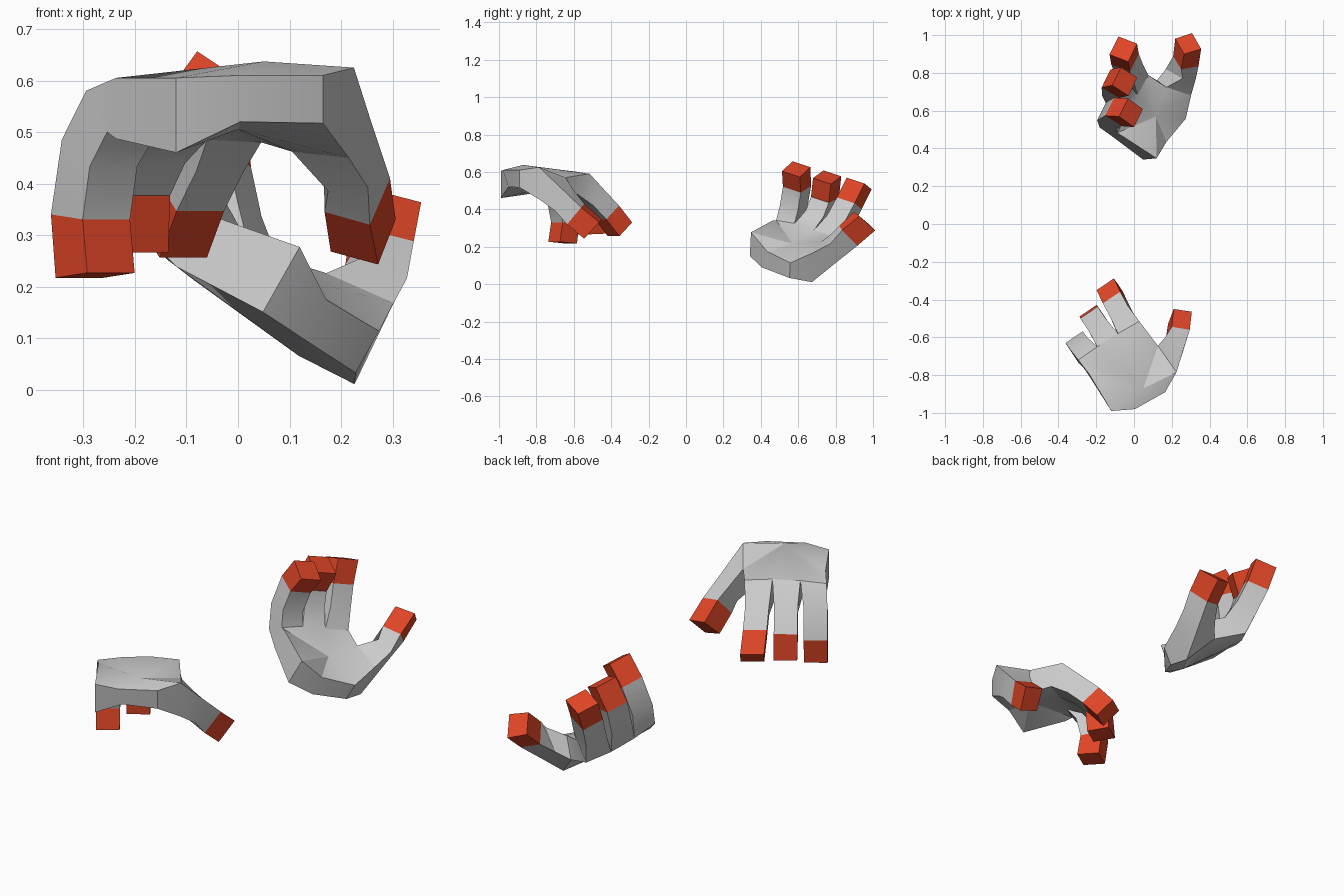
import bpy, bmesh, math
from mathutils import Vector, Matrix

if "Cube" in bpy.data.objects:
    bpy.data.objects.remove(bpy.data.objects["Cube"])

V = Vector
red = bpy.data.materials.new("red_tip")
red.diffuse_color = (0.75, 0.06, 0.02, 1)
red.use_nodes = True
red.node_tree.nodes["Principled BSDF"].inputs["Base Color"].default_value = red.diffuse_color

# Palm outline as (back-of-hand point, palm-side point) pairs
PALM = {
    "heel":    ((-.12, -.99, .605), (-.12, -.99, .46)),
    "wrist":   ((.005, -.98, .61), (.005, -.95, .52)),
    "wrist2":  ((.165, -.89, .61), (.165, -.89, .517)),
    "thumb":   ((.225, -.785, .625), (.215, -.78, .45)),
    "web":     ((.127, -.645, .57), (.105, -.68, .462)),
    "index":   ((.028, -.515, .59), (.045, -.58, .48)),
    "gap1":    ((-.085, -.58, .60), (-.06, -.645, .485)),
    "gap2":    ((-.195, -.65, .595), (-.165, -.71, .485)),
    "ring":    ((-.295, -.72, .58), (-.254, -.775, .50)),
    "side":    ((-.237, -.795, .605), (-.237, -.805, .487)),
}
CENTRES = ((.05, -.87, .637), (0, -.80, .505))

# Finger cross-section direction and pointing direction
ACROSS = V((.092, .062, 0))
FORWARD = V((-.56, .83, 0))
THICK = .11

# Fingers: palm corners they grow from, then (outer nail-edge point, downward pitch)
FINGERS = [
    ("gap1", "index", [((-.125, -.495, .50), 45), ((-.165, -.42, .42), 48), ((-.198, -.35, .33), 48)]),
    ("gap2", "gap1", [((-.242, -.562, .51), 50), ((-.284, -.50, .40), 78), ((-.289, -.49, .27), 88)]),
    ("ring", "gap2", [((-.342, -.66, .485), 62), ((-.363, -.63, .34), 85), ((-.354, -.645, .217), 95)]),
]

# Thumb rings: outer back, inner back, inner palm, outer palm
THUMB = [
    [(.26, -.67, .515), (.165, -.60, .50), (.175, -.665, .385), (.252, -.70, .392)],
    [(.295, -.56, .41), (.20, -.544, .43), (.168, -.61, .345), (.256, -.636, .32)],
    [(.306, -.464, .33), (.21, -.45, .348), (.18, -.53, .268), (.272, -.545, .243)],
]


def section(point, pitch):
    """Square finger section hanging from its outer nail edge."""
    p, a = V(point), math.radians(pitch)
    drop = (-FORWARD * math.sin(a) - V((0, 0, math.cos(a)))) * THICK
    return [p, p + ACROSS, p + ACROSS + drop, p + drop]


def bridge(bm, a, b):
    for i in range(4):
        j = (i + 1) % 4
        bm.faces.new((a[i], a[j], b[j], b[i]))


def finish(bm, name, matrix, material=None):
    bm.transform(matrix)
    bmesh.ops.recalc_face_normals(bm, faces=bm.faces)
    mesh = bpy.data.meshes.new(name)
    bm.to_mesh(mesh)
    bm.free()
    ob = bpy.data.objects.new(name, mesh)
    bpy.context.collection.objects.link(ob)
    if material:
        mesh.materials.append(material)
    else:
        bpy.ops.object.select_all(action='DESELECT')
        ob.select_set(True)
        bpy.context.view_layer.objects.active = ob
        bpy.ops.object.shade_smooth_by_angle(angle=math.radians(25))
    return ob


def build_hand(name, matrix):
    bm, tips = bmesh.new(), bmesh.new()
    pair = {k: [bm.verts.new(p) for p in ps] for k, ps in PALM.items()}
    keys = list(PALM)
    grown = {("thumb", "web"), ("index", "gap1"), ("gap1", "gap2"), ("gap2", "ring")}
    # Back of hand, palm and side walls
    mids = [bm.verts.new(c) for c in CENTRES]
    for i, k in enumerate(keys):
        n = keys[(i + 1) % len(keys)]
        for s in (0, 1):
            bm.faces.new((pair[k][s], pair[n][s], mids[s]))
        if (k, n) not in grown:
            bm.faces.new((pair[k][0], pair[n][0], pair[n][1], pair[k][1]))
    # Fingers and thumb, each ending in a red block
    limbs = [(o, i, [section(*s) for s in path]) for o, i, path in FINGERS]
    limbs.append(("thumb", "web", THUMB))
    for o, i, rings in limbs:
        last = [pair[o][0], pair[i][0], pair[i][1], pair[o][1]]
        for r in rings[:-1]:
            new = [bm.verts.new(p) for p in r]
            bridge(bm, last, new)
            last = new
        ends = [[tips.verts.new(p) for p in r] for r in rings[-2:]]
        bridge(tips, *ends)
        for e in ends:
            tips.faces.new(e)
    finish(bm, name, matrix)
    finish(tips, name + "_fingertips", matrix, red)


def frame(index, ring, thumb, flip):
    """Coordinate frame spanned by three fingertip centres."""
    o = V(index)
    u = (V(thumb) - o).normalized()
    v = V(ring) - o
    v = (v - u * v.dot(u)).normalized()
    n = u.cross(v) * flip
    m = Matrix((u, v, n)).transposed().to_4x4()
    m.translation = o
    return m


# Front hand palm down; rear hand is its mirror image turned palm up
front = frame((-.115, -.375, .34), (-.28, -.65, .283), (.238, -.545, .34), 1)
rear = frame((-.06, .91, .487), (-.063, .607, .567), (.29, .908, .29), -1)
build_hand("left_hand", Matrix.Identity(4))
build_hand("right_hand", rear @ front.inverted())
